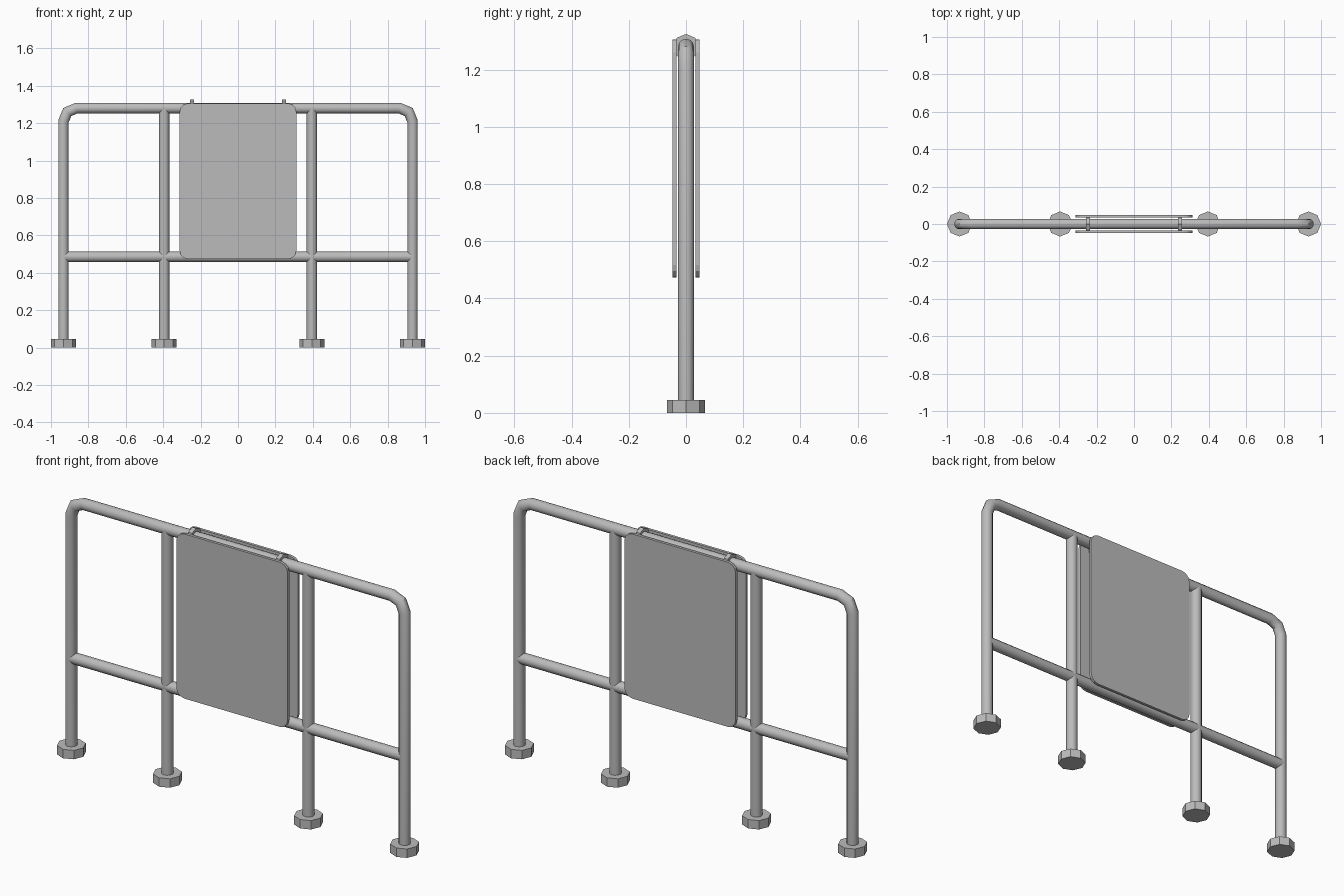
import bpy, bmesh, math
from mathutils import Vector

if "Cube" in bpy.data.objects:
    bpy.data.objects.remove(bpy.data.objects["Cube"], do_unlink=True)

GREY = (0.5, 0.5, 0.5, 1)
TUBE_R = 0.028
TOP_Z, RAIL_Z = 1.28, 0.485
END_X, MID_X = 0.933, 0.395

steel = bpy.data.materials.new("steel grey")
steel.use_nodes = True
steel.diffuse_color = GREY
steel.node_tree.nodes["Principled BSDF"].inputs["Base Color"].default_value = GREY


def make(name, bm, smooth=True):
    bmesh.ops.recalc_face_normals(bm, faces=bm.faces)
    mesh = bpy.data.meshes.new(name)
    bm.to_mesh(mesh)
    bm.free()
    mesh.materials.append(steel)
    obj = bpy.data.objects.new(name, mesh)
    bpy.context.collection.objects.link(obj)
    if smooth:
        bpy.ops.object.select_all(action="DESELECT")
        obj.select_set(True)
        bpy.context.view_layer.objects.active = obj
        bpy.ops.object.shade_smooth_by_angle(angle=math.radians(40))
    return obj


def tube(name, points, radius=TUBE_R, sides=12):
    """Sweep a round section along a path in the x-z plane."""
    bm = bmesh.new()
    pts = [Vector((x, 0, z)) for x, z in points]
    rings = []
    for i, p in enumerate(pts):
        before = (p - pts[i - 1]).normalized() if i else None
        after = (pts[i + 1] - p).normalized() if i < len(pts) - 1 else None
        a, b = before or after, after or before
        t = (a + b).normalized()
        side = Vector((-t.z, 0, t.x)) / t.dot(a)
        angles = [math.tau * k / sides for k in range(sides)]
        rings.append([bm.verts.new(p + radius * (side * math.cos(q) + Vector((0, math.sin(q), 0))))
                      for q in angles])
    for r0, r1 in zip(rings, rings[1:]):
        for k in range(sides):
            n = (k + 1) % sides
            bm.faces.new((r0[k], r0[n], r1[n], r1[k]))
    bm.faces.new(rings[0])
    bm.faces.new(rings[-1])
    return make(name, bm)


def extrude(name, outline, depth, to_world, smooth=False):
    """Extrude a 2D outline; to_world places (u, v, depth) in space."""
    bm = bmesh.new()
    a, b = [[bm.verts.new(to_world(u, v, d)) for u, v in outline] for d in depth]
    bm.faces.new(a)
    bm.faces.new(b)
    for k in range(len(a)):
        n = (k + 1) % len(a)
        bm.faces.new((a[k], a[n], b[n], b[k]))
    return make(name, bm, smooth)


def circle(radius, sides=8):
    return [(radius * math.cos(math.tau * k / sides), radius * math.sin(math.tau * k / sides))
            for k in range(sides)]


# Outer hoop with two-step rounded corners
bend = 0.07
corner = [(END_X - bend + bend * math.cos(a), TOP_Z - bend + bend * math.sin(a))
          for a in (0, math.pi / 4, math.pi / 2)]
half = [(END_X, 0.02)] + corner
tube("outer_hoop", half + [(-x, z) for x, z in reversed(half)])

# Lower rail and inner posts
tube("lower_rail", [(-END_X, RAIL_Z), (END_X, RAIL_Z)])
for side, s in (("left", 1), ("right", -1)):
    tube(side + "_inner_post", [(s * MID_X, 0.02), (s * MID_X, TOP_Z)])

    # Eight-sided feet
    for part, x in (("outer", END_X), ("inner", MID_X)):
        extrude(f"{side}_{part}_foot", circle(0.067), (0, 0.045),
                lambda u, v, d: (s * x + u, v, d))

    # Clip over the top rail
    extrude(side + "_clip", circle(0.045), (s * 0.235, s * 0.257),
            lambda u, v, d: (d, u, TOP_Z + v))

# Rounded board on the front and back
W, LOW, HIGH, R = 0.312, 0.473, 1.306, 0.045
board = []
for q, (cx, cz) in enumerate([(W - R, HIGH - R), (R - W, HIGH - R), (R - W, LOW + R), (W - R, LOW + R)]):
    for k in range(4):
        a = math.pi / 2 * (q + k / 3)
        board.append((cx + R * math.cos(a), cz + R * math.sin(a)))
for name, s in (("front_board", -1), ("back_board", 1)):
    extrude(name, board, (s * 0.034, s * 0.048), lambda u, v, d: (u, d, v))
